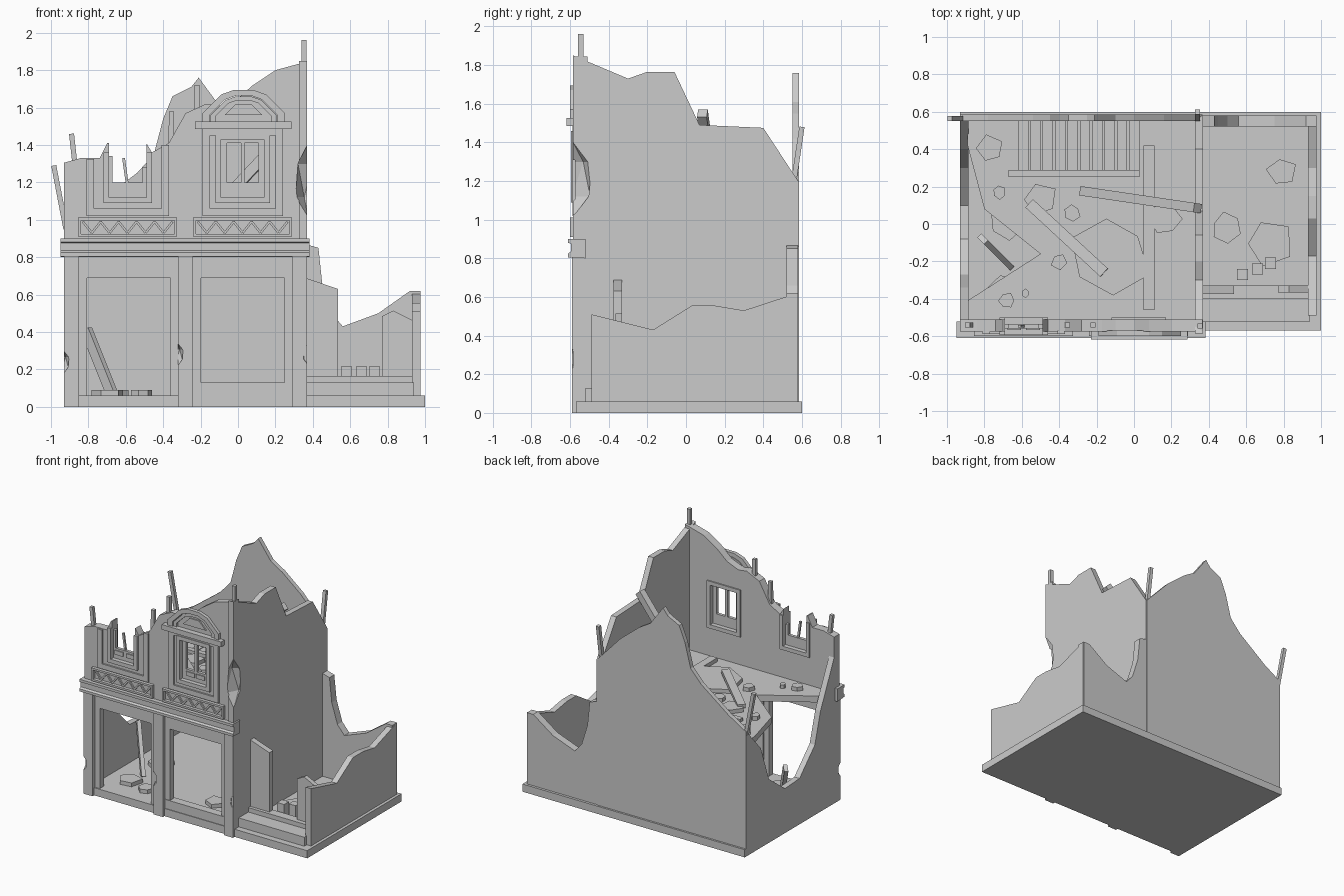
import bpy, bmesh, math, random
from mathutils import Vector
random.seed(4)

def make(name, bm):
    bmesh.ops.recalc_face_normals(bm, faces=bm.faces)
    me = bpy.data.meshes.new(name)
    bm.to_mesh(me)
    bm.free()
    ob = bpy.data.objects.new(name, me)
    bpy.context.collection.objects.link(ob)
    return ob

def prism(name, pts, a, b, axis):
    """Extrude a 2D outline from a to b along the axis."""
    put = {'x': lambda p, t: (t, p[0], p[1]), 'y': lambda p, t: (p[0], t, p[1]),
           'z': lambda p, t: (p[0], p[1], t)}[axis]
    bm = bmesh.new()
    lo = [bm.verts.new(put(p, a)) for p in pts]
    hi = [bm.verts.new(put(p, b)) for p in pts]
    bm.faces.new(lo)
    bm.faces.new(hi[::-1])
    for i in range(len(pts)):
        j = (i + 1) % len(pts)
        bm.faces.new((lo[i], lo[j], hi[j], hi[i]))
    return make(name, bm)

def box(name, x0, x1, y0, y1, z0, z1):
    return prism(name, [(x0, y0), (x1, y0), (x1, y1), (x0, y1)], z0, z1, 'z')

def beam(name, p, q, w, d):
    p, q = Vector(p), Vector(q)
    bm = bmesh.new()
    bmesh.ops.create_cube(bm, size=1)
    bmesh.ops.scale(bm, vec=(w, d, (q - p).length), verts=bm.verts)
    ob = make(name, bm)
    ob.location = (p + q) / 2
    ob.rotation_euler = (q - p).to_track_quat('Z', 'Y').to_euler()
    return ob

def cut(ob, cutter):
    m = ob.modifiers.new("cut", 'BOOLEAN')
    m.operation, m.object, m.solver = 'DIFFERENCE', cutter, 'EXACT'
    bpy.context.view_layer.objects.active = ob
    bpy.ops.object.modifier_apply(modifier=m.name)
    bpy.data.objects.remove(cutter)

def bite(ob, loc, size):
    bm = bmesh.new()
    bmesh.ops.create_icosphere(bm, subdivisions=1, radius=1)
    bmesh.ops.scale(bm, vec=size, verts=bm.verts)
    bmesh.ops.translate(bm, vec=loc, verts=bm.verts)
    cut(ob, make("bite_cutter", bm))

def frame(name, x0, x1, z0, zl, zr, t, y0, y1, top=True):
    """Rectangular trim; without a top the two stiles can end at different heights."""
    box(name + "_left", x0, x0 + t, y0, y1, z0, zl)
    box(name + "_right", x1 - t, x1, y0, y1, z0, zr)
    box(name + "_bottom", x0 + t, x1 - t, y0, y1, z0, z0 + t)
    if top:
        box(name + "_top", x0 + t, x1 - t, y0, y1, zl - t, zl)

# Base slab
box("base_slab", -0.93, 1.0, -0.57, 0.6, 0, 0.06)

# Main building walls
prism("back_wall", [(-0.93, 0.03), (-0.93, 0.98), (-0.78, 1.07), (-0.54, 1.25), (-0.45, 1.35),
      (-0.40, 1.54), (-0.35, 1.66), (-0.25, 1.71), (-0.21, 1.76), (-0.1, 1.61), (0.0, 1.55),
      (0.16, 1.42), (0.365, 1.2), (0.365, 0.03)], 0.55, 0.585, 'y')
side = prism("right_wall", [(-0.585, 0.03), (-0.585, 1.85), (-0.3, 1.73), (-0.2, 1.765), (-0.06, 1.765),
             (0.07, 1.49), (0.4, 1.475), (0.58, 1.2), (0.58, 0.03)], 0.325, 0.37, 'x')
prism("left_wall", [(-0.56, 0.03), (-0.56, 1.25), (-0.45, 1.02), (-0.34, 0.79), (-0.27, 0.55), (-0.08, 0.36),
      (0.1, 0.35), (0.3, 0.5), (0.4, 0.78), (0.58, 0.98), (0.58, 0.03)], -0.93, -0.885, 'x')

# Upper facade with broken top edge and two windows
facade = prism("upper_facade", [(-0.93, 0.8), (-0.93, 1.305), (-0.84, 1.33), (-0.74, 1.33), (-0.70, 1.41),
               (-0.69, 1.41), (-0.69, 1.12), (-0.49, 1.12), (-0.49, 1.41), (-0.46, 1.36), (-0.37, 1.41),
               (-0.28, 1.57), (-0.17, 1.62), (-0.1, 1.61), (0.0, 1.65), (0.08, 1.72), (0.2, 1.8),
               (0.366, 1.845), (0.366, 0.8)], -0.575, -0.51, 'y')
cut(facade, box("window_cutter", -0.09, 0.14, -0.8, -0.3, 1.12, 1.44))
for wall in (facade, side):
    bite(wall, (0.375, -0.59, 1.21), (0.075, 0.11, 0.2))

# Whole right window: trims, sash, ledge and arched head
frame("right_trim_outer", -0.19, 0.24, 1.02, 1.49, 1.49, 0.04, -0.588, -0.57)
frame("right_trim_inner", -0.12, 0.17, 1.09, 1.46, 1.46, 0.03, -0.594, -0.57)
frame("right_trim_back", -0.12, 0.17, 1.09, 1.46, 1.46, 0.03, -0.515, -0.5)
frame("right_sash", -0.09, 0.14, 1.12, 1.44, 1.44, 0.03, -0.56, -0.535)
box("right_sash_mullion", 0.015, 0.035, -0.56, -0.535, 1.15, 1.41)
box("right_sash_rail", -0.06, 0.11, -0.56, -0.535, 1.15, 1.2)
box("window_ledge", -0.23, 0.285, -0.618, -0.57, 1.485, 1.525)
outer = [(-0.19, 1.52), (-0.19, 1.57), (-0.09, 1.67), (-0.02, 1.695), (0.08, 1.695), (0.15, 1.67), (0.25, 1.57), (0.25, 1.52)]
for name, s, t, y in (("arch_band", 1.0, 0.82, -0.6), ("arch_inner_band", 0.8, 0.68, -0.59)):
    ring = [[(0.03 + (x - 0.03) * k, 1.52 + (z - 1.52) * k) for x, z in outer] for k in (s, t)]
    prism(name, ring[0] + ring[1][::-1], y, -0.57, 'y')
prism("arch_ornament", [(-0.07, 1.56), (-0.01, 1.62), (0.07, 1.62), (0.13, 1.56)], -0.585, -0.57, 'y')

# Broken left window
frame("left_trim_outer", -0.81, -0.37, 1.02, 1.325, 1.4, 0.04, -0.588, -0.57, False)
frame("left_trim_inner", -0.72, -0.46, 1.09, 1.36, 1.36, 0.03, -0.594, -0.57, False)
frame("left_trim_back", -0.72, -0.46, 1.09, 1.36, 1.36, 0.03, -0.515, -0.5, False)
frame("left_sash", -0.69, -0.49, 1.12, 1.34, 1.28, 0.02, -0.56, -0.535, False)
box("left_sash_rail", -0.67, -0.51, -0.56, -0.535, 1.14, 1.2)
beam("left_mullion_stump", (-0.592, -0.547, 1.19), (-0.612, -0.547, 1.33), 0.015, 0.015)
for i, x in enumerate((-0.64, -0.54, -0.018, 0.068)):
    box(f"sash_panel_{i}", x - 0.037, x + 0.037, -0.568, -0.555, 1.152, 1.185)

# Ornamental panels below the windows
for side_name, x0 in (("left", -0.855), ("right", -0.24)):
    frame(side_name + "_panel", x0, x0 + 0.53, 0.91, 1.012, 1.012, 0.015, -0.6, -0.57)
    for i in range(10):
        a, b = (0.93, 0.99) if i % 2 else (0.99, 0.93)
        x = x0 + 0.025 + i * 0.048
        beam(f"{side_name}_zigzag_{i}", (x, -0.58, a), (x + 0.048, -0.58, b), 0.012, 0.012)

# Cornice, stepped in profile
prism("cornice", [(-0.52, 0.8), (-0.61, 0.805), (-0.61, 0.825), (-0.595, 0.835), (-0.595, 0.875),
      (-0.61, 0.88), (-0.61, 0.9), (-0.52, 0.9)], -0.95, 0.382, 'x')

# Shop front: pilasters and recessed door frames
for i, (x, z, chip) in enumerate(((-0.93, 0.24, -0.93), (-0.32, 0.28, -0.32), (0.29, 0.28, 0.375))):
    post = box(f"pilaster_{i}", x, x + 0.08, -0.59, -0.5, 0, 0.81)
    bite(post, (chip, -0.595, z), (0.03, 0.04, 0.06))
for name, x0 in (("left", -0.85), ("right", -0.24)):
    box(name + "_lintel", x0, x0 + 0.53, -0.56, -0.51, 0.69, 0.81)
    for j, x in enumerate((x0, x0 + 0.488)):
        box(f"{name}_jamb_{j}", x, x + 0.042, -0.56, -0.51, 0.05, 0.69)
box("right_threshold", -0.24, 0.29, -0.565, -0.5, 0.05, 0.13)

# Upper floor with a collapsed corner
prism("upper_floor", [(-0.89, 0.56), (-0.89, 0.42), (-0.8, 0.08), (-0.5, -0.16), (-0.89, -0.41), (-0.89, -0.52),
      (0.33, -0.52), (0.33, 0.56)], 0.82, 0.87, 'z')
for i in range(10):
    x = -0.62 + i * 0.066
    box(f"floor_board_{i}", x, x + 0.055, 0.28, 0.55, 0.865, 0.88 + 0.006 * (i % 2))
box("board_edge_beam", -0.67, 0.03, 0.25, 0.29, 0.865, 0.895)
box("loose_joist", 0.05, 0.11, -0.46, 0.42, 0.865, 0.9)
beam("fallen_plank", (-0.56, 0.11, 0.9), (-0.16, -0.26, 0.93), 0.06, 0.03)
beam("leaning_beam", (-0.27, 0.175, 0.9), (0.34, 0.085, 1.55), 0.05, 0.055)
beam("doorway_plank", (-0.81, -0.08, 0.41), (-0.67, -0.22, 0.06), 0.03, 0.06)

# Ruined annex on the right
prism("annex_back_wall", [(0.36, 0.03), (0.36, 0.87), (0.43, 0.85), (0.45, 0.66), (0.50, 0.5), (0.56, 0.43),
      (0.75, 0.5), (0.92, 0.62), (0.975, 0.62), (0.975, 0.03)], 0.52, 0.58, 'y')
prism("annex_right_wall", [(-0.49, 0.03), (-0.49, 0.51), (-0.17, 0.43), (0.03, 0.555), (0.15, 0.555), (0.3, 0.53),
      (0.575, 0.62), (0.575, 0.03)], 0.93, 0.977, 'x')
box("annex_step", 0.36, 0.94, -0.52, -0.4, 0.05, 0.13)
box("annex_sill", 0.36, 0.94, -0.4, -0.33, 0.05, 0.165)
prism("annex_left_stump", [(0.36, 0.06), (0.36, 0.69), (0.535, 0.63), (0.535, 0.06)], -0.375, -0.33, 'y')
prism("annex_right_stump", [(0.77, 0.06), (0.77, 0.485), (0.83, 0.515), (0.94, 0.46), (0.94, 0.06)], -0.365, -0.33, 'y')
for i, x in enumerate((0.55, 0.63, 0.70)):
    box(f"annex_block_{i}", x, x + 0.06, -0.3 + 0.03 * i, -0.24 + 0.03 * i, 0.06, 0.215)

# Splintered posts sticking out of the walls
for i, (p, q) in enumerate((((0.352, -0.545, 1.75), (0.352, -0.545, 1.96)),
                            ((0.34, 0.555, 1.18), (0.34, 0.6, 1.48)),
                            ((-0.92, 0.565, 0.95), (-0.985, 0.565, 1.29)),
                            ((-0.87, -0.54, 1.28), (-0.89, -0.54, 1.46)),
                            ((-0.22, -0.54, 1.55), (-0.22, -0.54, 1.72)),
                            ((-0.36, -0.54, 1.36), (-0.355, -0.54, 1.58)))):
    beam(f"splinter_{i}", p, q, 0.027, 0.027)

# Rubble slabs: x, y, radius, floor height
rubble = [(-0.77, 0.4, 0.08, 0.87), (-0.72, 0.17, 0.04, 0.87), (-0.5, 0.13, 0.1, 0.87), (-0.33, 0.06, 0.045, 0.87),
          (-0.4, -0.2, 0.045, 0.87), (-0.68, -0.41, 0.045, 0.87), (-0.58, -0.37, 0.025, 0.87), (0.17, 0.03, 0.09, 0.87),
          (-0.13, -0.17, 0.22, 0.87), (0.79, 0.28, 0.08, 0.06), (0.49, -0.02, 0.08, 0.06), (0.72, -0.1, 0.13, 0.06),
          (-0.7, -0.35, 0.09, 0.06), (-0.52, -0.4, 0.06, 0.06), (-0.68, 0.02, 0.11, 0.06), (0.02, -0.3, 0.08, 0.06)]
for i, (x, y, r, z) in enumerate(rubble):
    n, turn = random.choice((5, 6)), random.random() * 6
    pts = []
    for k in range(n):
        s = r * random.uniform(0.8, 1.1)
        a = turn + k * math.tau / n
        pts.append((x + s * math.cos(a), y + s * math.sin(a)))
    prism(f"rubble_{i}", pts, z - 0.005, z + 0.03, 'z')
